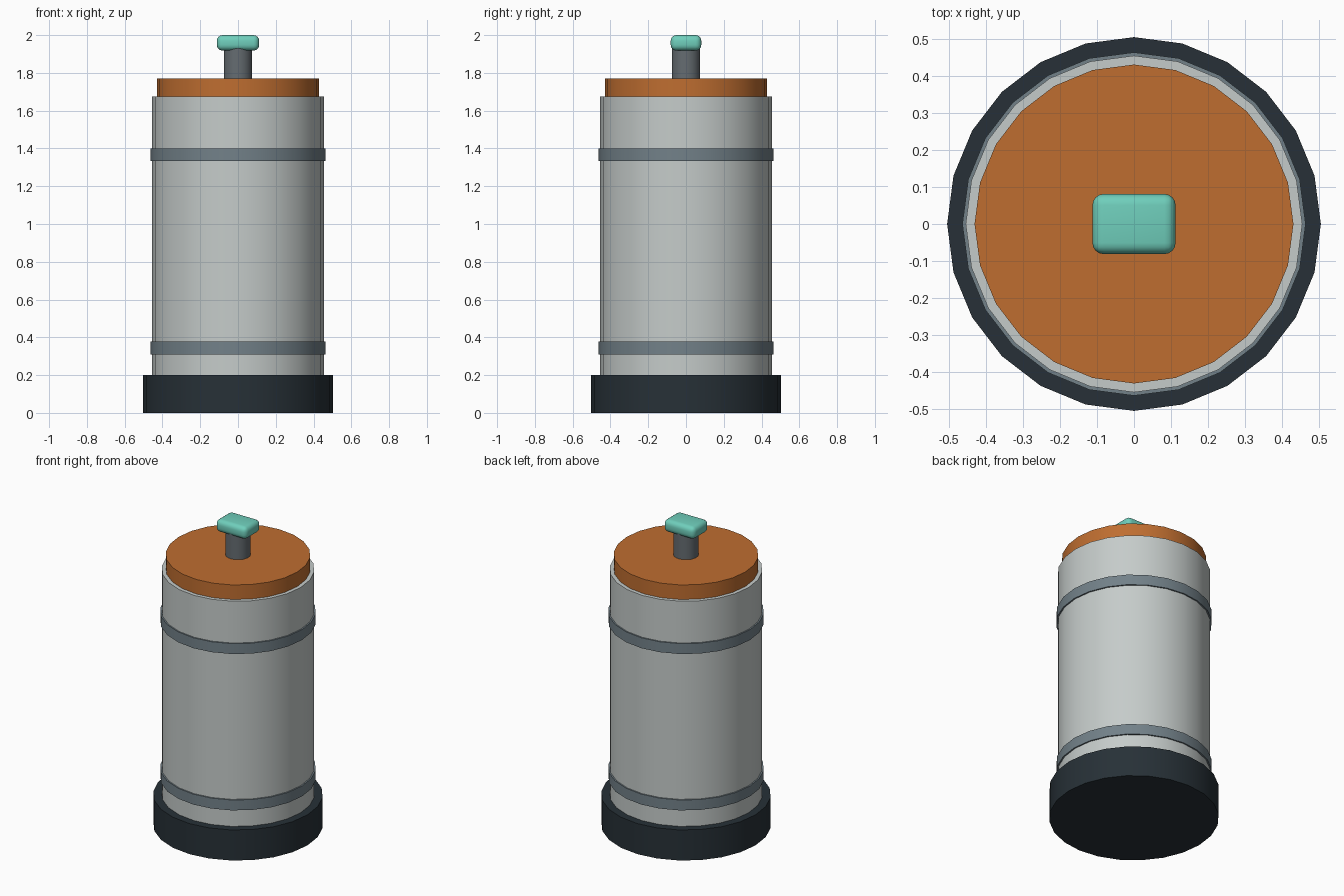
import bpy
import math

if "Cube" in bpy.data.objects:
    bpy.data.objects.remove(bpy.data.objects["Cube"])


def paint(obj, name, rgb):
    mat = bpy.data.materials.get(name) or bpy.data.materials.new(name)
    mat.diffuse_color = (*rgb, 1.0)
    mat.use_nodes = True
    mat.node_tree.nodes["Principled BSDF"].inputs["Base Color"].default_value = mat.diffuse_color
    obj.data.materials.append(mat)


def drum(name, radius, z0, z1, color, sides=24):
    bpy.ops.mesh.primitive_cylinder_add(vertices=sides, radius=radius, depth=z1 - z0,
                                        location=(0, 0, (z0 + z1) / 2))
    obj = bpy.context.object
    obj.name = name
    bpy.ops.object.shade_smooth_by_angle(angle=math.radians(30))
    paint(obj, *color)
    return obj


DARK = ("dark_rubber", (0.02, 0.03, 0.038))
SHELL = ("pale_shell", (0.56, 0.6, 0.59))
STEEL = ("blue_steel", (0.17, 0.22, 0.25))
ORANGE = ("orange", (0.52, 0.155, 0.03))
STEM = ("stem_grey", (0.13, 0.15, 0.165))
TEAL = ("teal", (0.16, 0.62, 0.5))

# Foot, canister body and lid
drum("base", 0.504, 0.0, 0.2, DARK)
drum("body", 0.454, 0.19, 1.675, SHELL)
drum("lid", 0.43, 1.66, 1.77, ORANGE)

# Two retaining bands
for label, z in (("lower_band", 0.343), ("upper_band", 1.367)):
    drum(label, 0.463, z - 0.034, z + 0.034, STEEL)

# Stem
drum("stem", 0.075, 1.76, 1.94, STEM)

# Rounded rectangular knob
bpy.ops.mesh.primitive_cube_add(size=1, location=(0, 0, 1.959))
knob = bpy.context.object
knob.name = "knob"
knob.scale = (0.224, 0.162, 0.082)
bpy.ops.object.transform_apply(location=False, rotation=False, scale=True)
bevel = knob.modifiers.new("rounded_edges", "BEVEL")
bevel.width = 0.03
bevel.segments = 4
bpy.ops.object.modifier_apply(modifier=bevel.name)
bpy.ops.object.shade_smooth_by_angle(angle=math.radians(35))
paint(knob, *TEAL)
